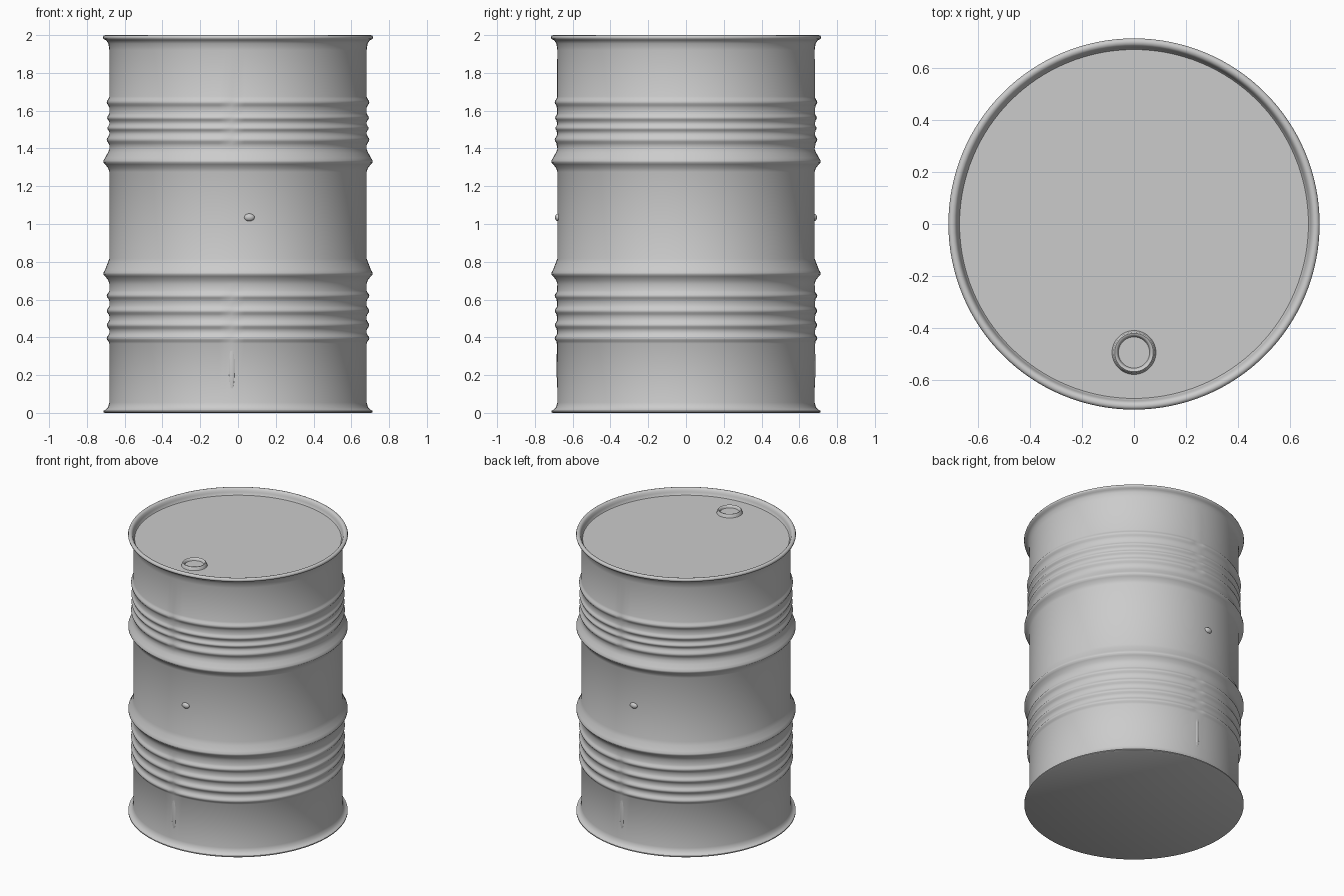
import bpy, bmesh, math

if "Cube" in bpy.data.objects:
    bpy.data.objects.remove(bpy.data.objects["Cube"])

steel = bpy.data.materials.new("grey_steel")
steel.diffuse_color = (0.6, 0.6, 0.6, 1)
steel.use_nodes = True
steel.node_tree.nodes["Principled BSDF"].inputs["Base Color"].default_value = steel.diffuse_color
SEGS = 128


def lathe(name, profile, segs=SEGS, centre=(0, 0, 0), cap_start=False, cap_end=False, radius_rule=None):
    """Revolve (radius, z) points around a vertical axis."""
    bm = bmesh.new()
    rings = []
    for r, z in profile:
        ring = []
        for i in range(segs):
            a = 2 * math.pi * i / segs
            rr = radius_rule(r, z, i) if radius_rule else r
            ring.append(bm.verts.new((rr * math.cos(a), rr * math.sin(a), z)))
        rings.append(ring)
    for lo, hi in zip(rings, rings[1:]):
        for i in range(segs):
            j = (i + 1) % segs
            bm.faces.new((lo[i], lo[j], hi[j], hi[i]))
    if cap_start:
        bm.faces.new(rings[0][::-1])
    if cap_end:
        bm.faces.new(rings[-1])
    mesh = bpy.data.meshes.new(name)
    bm.to_mesh(mesh)
    bm.free()
    return finish(bpy.data.objects.new(name, mesh), centre)


def finish(obj, location):
    if obj.name not in bpy.context.collection.objects:
        bpy.context.collection.objects.link(obj)
    obj.location = location
    obj.data.materials.append(steel)
    bpy.ops.object.select_all(action='DESELECT')
    obj.select_set(True)
    bpy.context.view_layer.objects.active = obj
    bpy.ops.object.shade_smooth_by_angle(angle=math.radians(50))
    return obj


def rib(z, half=0.028, height=0.014):
    """Rounded shallow bead in the wall."""
    return [(WALL + height * (0.5 + 0.5 * math.cos(math.pi * t)), z + half * t)
            for t in (-1, -0.6, -0.3, 0, 0.3, 0.6, 1)]


def hoop(z, rise):
    """Large rolling hoop with a long upper slope."""
    return [(WALL, z - 0.055), (WALL + 0.006, z - 0.035), (WALL + 0.022, z - 0.014),
            (0.713, z - 0.004), (0.713, z + 0.006), (WALL + 0.023, z + 0.02),
            (WALL + 0.009, z + rise * 0.7), (WALL, z + rise)]


WALL = 0.681

# Drum shell: bottom chime, beads, hoops and rolled top chime
profile = [(0.706, 0), (0.713, 0.004), (0.713, 0.011), (0.7, 0.018), (0.688, 0.03), (WALL, 0.055)]
for z in (0.395, 0.465, 0.54, 0.62):
    profile += rib(z)
profile += hoop(0.737, 0.08) + hoop(1.33, 0.065)
profile += rib(1.446, 0.03) + rib(1.507, 0.022, 0.011) + rib(1.562, 0.024, 0.012) + rib(1.645, 0.03)
profile += [(WALL, 1.92), (0.686, 1.955), (0.698, 1.973), (0.712, 1.979), (0.715, 1.988),
            (0.711, 1.997), (0.702, 2.0), (0.692, 1.998), (0.685, 1.99), (0.68, 1.975),
            (0.677, 1.962), (0.672, 1.955)]


def weld_seam(r, z, i):
    """Flatten the beads along a weld line on the front and back."""
    in_beads = 0.33 < z < 0.66 or 1.41 < z < 1.68
    return WALL + 0.004 if in_beads and i % 64 == 31 else r


lathe("drum_shell", profile, cap_start=True, cap_end=True, radius_rule=weld_seam)

# Filler cap: raised ring with a shallow centre
lathe("filler_cap", [(0.085, 1.954), (0.081, 1.962), (0.079, 1.972), (0.074, 1.977), (0.068, 1.976),
                     (0.063, 1.968), (0.06, 1.96)], 48, (0, -0.495, 0), cap_end=True)

# Small wall studs on opposite sides
for name, side in (("front_stud", -1), ("back_stud", 1)):
    bpy.ops.mesh.primitive_uv_sphere_add(segments=20, ring_count=12, radius=1)
    stud = bpy.context.object
    stud.name = name
    stud.scale = (0.028, 0.017, 0.02)
    finish(stud, (-0.06 * side, 0.677 * side, 1.035))

# Raised lower tail of each weld seam
for name, side in (("front_seam", -1), ("back_seam", 1)):
    bpy.ops.mesh.primitive_uv_sphere_add(segments=16, ring_count=12, radius=1)
    seam = bpy.context.object
    seam.name = name
    seam.scale = (0.016, 0.006, 0.13)
    finish(seam, (0.033 * side, 0.679 * side, 0.25))
